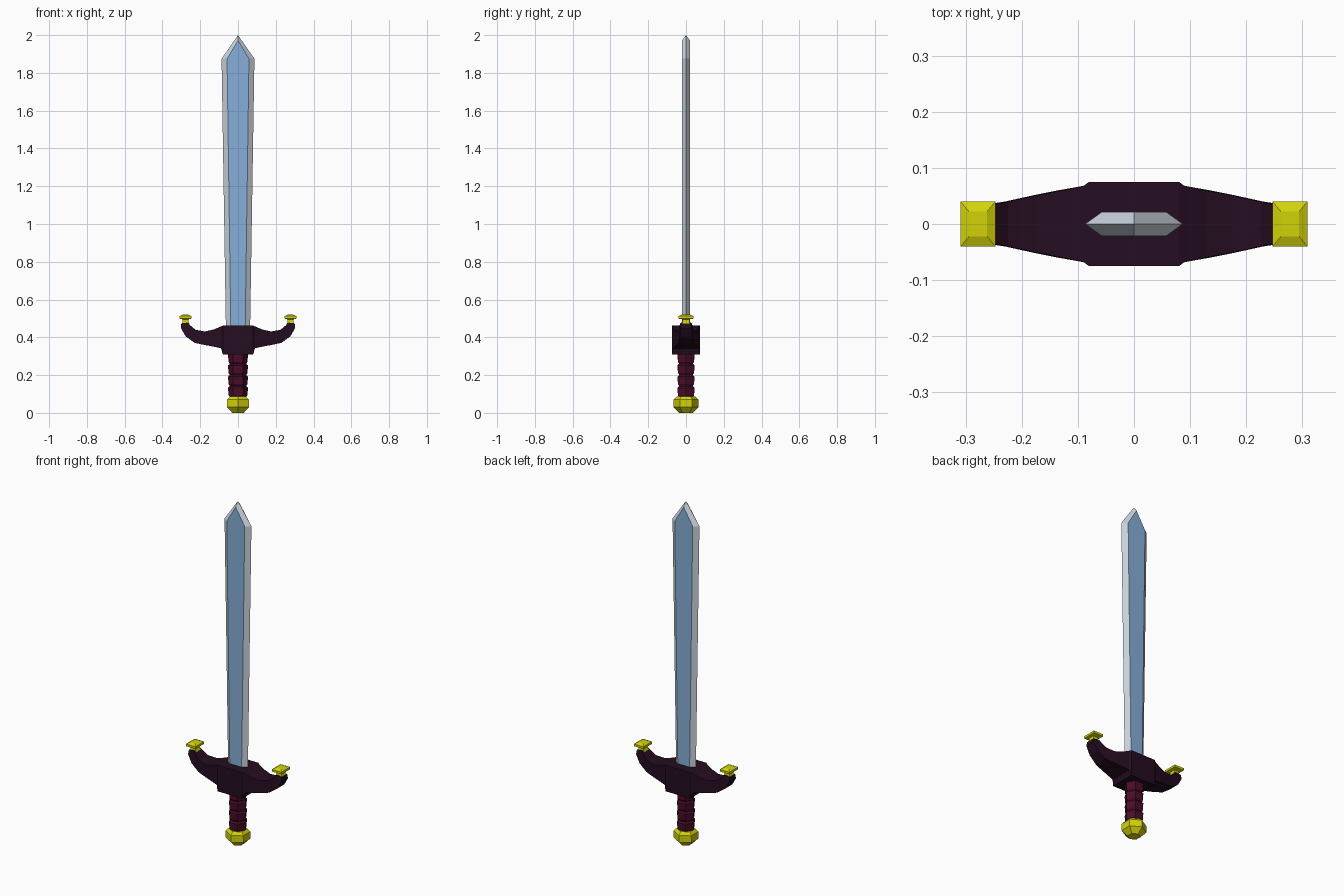
import bpy, bmesh, math

if "Cube" in bpy.data.objects:
    bpy.data.objects.remove(bpy.data.objects["Cube"])


def material(name, rgb):
    m = bpy.data.materials.new(name)
    m.diffuse_color = (*rgb, 1)
    m.use_nodes = True
    m.node_tree.nodes["Principled BSDF"].inputs["Base Color"].default_value = m.diffuse_color
    return m


STEEL = material("pale steel", (0.60, 0.66, 0.72))
BLUE = material("blue steel", (0.24, 0.43, 0.69))
DARK = material("dark purple", (0.018, 0.004, 0.015))
WINE = material("wine leather", (0.07, 0.004, 0.022))
GOLD = material("gold", (0.65, 0.65, 0.003))


def loft(name, rings, mats):
    """Skin a stack of equal-sized rings and cap both ends."""
    bm = bmesh.new()
    vs = [[bm.verts.new(p) for p in ring] for ring in rings]
    n = len(rings[0])
    for a, b in zip(vs, vs[1:]):
        for i in range(n):
            j = (i + 1) % n
            bm.faces.new((a[i], a[j], b[j], b[i]))
    bm.faces.new(vs[0][::-1])
    bm.faces.new(vs[-1])
    bmesh.ops.remove_doubles(bm, verts=bm.verts, dist=1e-5)
    bmesh.ops.recalc_face_normals(bm, faces=bm.faces)
    me = bpy.data.meshes.new(name)
    bm.to_mesh(me)
    bm.free()
    for m in mats:
        me.materials.append(m)
    ob = bpy.data.objects.new(name, me)
    bpy.context.collection.objects.link(ob)
    return ob


def rect(cx, hx, hy, z):
    return [(cx - hx, -hy, z), (cx + hx, -hy, z), (cx + hx, hy, z), (cx - hx, hy, z)]


def hexagon(hx, hy, z, k=0.5):
    """Six sides with the points on the x axis."""
    return [(hx, 0, z), (k * hx, hy, z), (-k * hx, hy, z),
            (-hx, 0, z), (-k * hx, -hy, z), (k * hx, -hy, z)]


# Blade: bevelled edges, flat blue faces, pointed tip
def blade_ring(edge, flat, ze, zf):
    t = 0.021
    return [(edge, 0, ze), (flat, t, zf), (-flat, t, zf),
            (-edge, 0, ze), (-flat, -t, zf), (flat, -t, zf)]


blade = loft("blade", [blade_ring(0.064, 0.038, 0.44, 0.44),
                       blade_ring(0.087, 0.058, 1.875, 1.875),
                       blade_ring(0, 0, 2.0, 1.972)], [STEEL, BLUE])
for f in blade.data.polygons:
    f.material_index = int(abs(f.normal.y) > 0.98)

# Crossguard: block in the middle, arms curving up; (top x, z), (bottom x, z), half depth
ARM = [((0.08, 0.462), (0.08, 0.31), 0.075),
       ((0.09, 0.458), (0.09, 0.342), 0.068),
       ((0.127, 0.442), (0.135, 0.352), 0.060),
       ((0.175, 0.431), (0.18, 0.36), 0.051),
       ((0.225, 0.440), (0.23, 0.371), 0.040),
       ((0.256, 0.466), (0.277, 0.405), 0.033),
       ((0.262, 0.476), (0.303, 0.450), 0.029),
       ((0.270, 0.478), (0.300, 0.474), 0.026)]


def guard_ring(sec, s):
    (tx, tz), (bx, bz), d = sec
    return [(s * tx, -d, tz), (s * tx, d, tz), (s * bx, d, bz), (s * bx, -d, bz)]


loft("crossguard", [guard_ring(a, -1) for a in ARM[::-1]] + [guard_ring(a, 1) for a in ARM], [DARK])

# Gold finials on the arm tips
for side, s in (("left", -1), ("right", 1)):
    c = s * 0.278
    loft(side + "_finial", [rect(c, *r) for r in (
        (0.022, 0.022, 0.470), (0.016, 0.018, 0.482), (0.016, 0.018, 0.495), (0.031, 0.040, 0.499),
        (0.031, 0.040, 0.512), (0.016, 0.022, 0.520))], [GOLD])

# Grip: stacked flared wraps
rings = []
for i in range(4):
    z = 0.085 + i * 0.059
    rings += [hexagon(0.044, 0.037, z), hexagon(0.050, 0.043, z + 0.008),
              hexagon(0.053, 0.045, z + 0.048), hexagon(0.044, 0.037, z + 0.056)]
loft("grip", rings, [WINE])


# Pommel: faceted, points on the y axis
def pommel_ring(r, z):
    return [(r * math.sin(a), r * math.cos(a), z) for a in (i * math.pi / 3 for i in range(6))]


loft("pommel", [pommel_ring(0.035, 0.0), pommel_ring(0.066, 0.030),
                pommel_ring(0.066, 0.070), pommel_ring(0.050, 0.086)], [GOLD])
